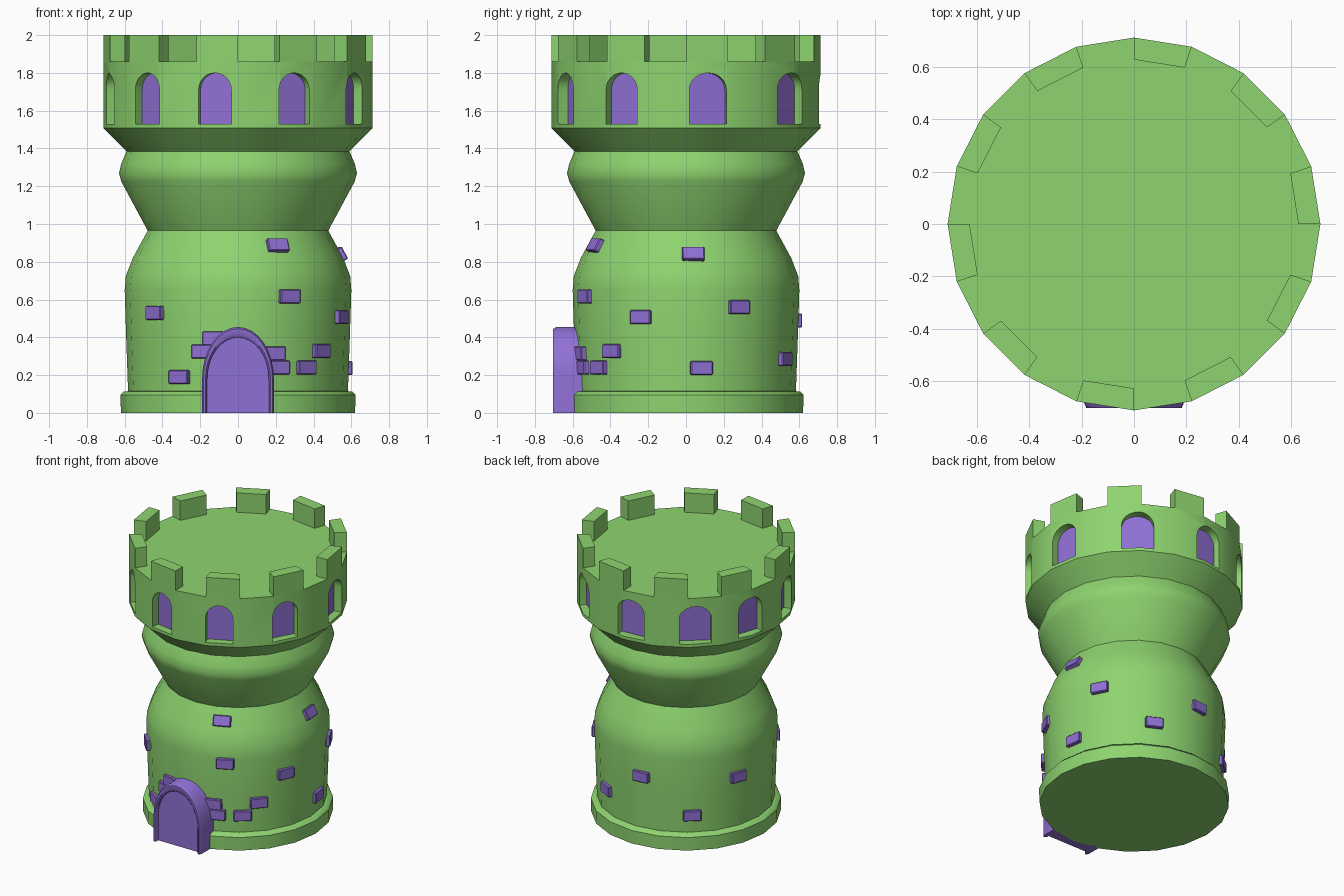
import bpy, bmesh, math
from math import sin, cos, pi, radians
from mathutils import Matrix, Vector

if "Cube" in bpy.data.objects:
    bpy.data.objects.remove(bpy.data.objects["Cube"])

SIDES = 20
R_OUT, R_IN = 0.712, 0.628


def material(name, rgb):
    m = bpy.data.materials.new(name)
    m.diffuse_color = (*rgb, 1)
    m.use_nodes = True
    m.node_tree.nodes["Principled BSDF"].inputs["Base Color"].default_value = m.diffuse_color
    return m


green = material("green_stone", (0.27, 0.66, 0.16))
purple = material("purple_stone", (0.28, 0.16, 0.66))


def finish(bm, name, mat, smooth=None):
    bmesh.ops.recalc_face_normals(bm, faces=bm.faces)
    me = bpy.data.meshes.new(name)
    bm.to_mesh(me)
    bm.free()
    me.materials.append(mat)
    ob = bpy.data.objects.new(name, me)
    bpy.context.collection.objects.link(ob)
    if smooth:
        smooth_by_angle(ob, smooth)
    return ob


def activate(ob):
    bpy.ops.object.select_all(action='DESELECT')
    ob.select_set(True)
    bpy.context.view_layer.objects.active = ob


def smooth_by_angle(ob, angle):
    activate(ob)
    bpy.ops.object.shade_smooth_by_angle(angle=radians(angle))


def lathe(profile):
    """Closed, capped surface of revolution with SIDES sides."""
    bm = bmesh.new()
    rings = [[bm.verts.new((r * cos(2 * pi * k / SIDES), r * sin(2 * pi * k / SIDES), z))
              for k in range(SIDES)] for r, z in profile]
    for a, b in zip(rings, rings[1:]):
        for k in range(SIDES):
            j = (k + 1) % SIDES
            bm.faces.new((a[k], a[j], b[j], b[k]))
    bm.faces.new(rings[0])
    bm.faces.new(rings[-1])
    return bm


def arch(half, spring, top, bottom, n=12):
    """Arch outline (u across, z up), from bottom right to bottom left."""
    return [(half, bottom)] + [
        (half * cos(pi * i / n), spring + (top - spring) * sin(pi * i / n))
        for i in range(n + 1)] + [(-half, bottom)]


def add_prism(bm, outline, near, far, angle):
    """Extrude an outline radially, from radius near to far, facing angle."""
    rot = Matrix.Rotation(radians(angle), 4, 'Z')
    a, b = [[bm.verts.new(rot @ Vector((d, u, z))) for u, z in outline] for d in (near, far)]
    for i in range(len(a)):
        j = (i + 1) % len(a)
        bm.faces.new((a[i], a[j], b[j], b[i]))
    bm.faces.new(a)
    bm.faces.new(b)


# Shaft: base ledge, rounded lower drum, pinched neck, upper bulge, flare
shaft = [(0.62, 0), (0.622, 0.095), (0.605, 0.112), (0.582, 0.115), (0.592, 0.4),
         (0.60, 0.65), (0.594, 0.725), (0.557, 0.82), (0.478, 0.965), (0.618, 1.225),
         (0.63, 1.27), (0.618, 1.32), (0.59, 1.385), (R_OUT, 1.508)]
finish(lathe(shaft), "tower_shaft", green, 38)

# Parapet drum with ten arched window recesses cut in
parapet = finish(lathe([(R_OUT, 1.508), (R_OUT, 1.86)]), "parapet", green)
windows = [(9.5, .20), (52, .21), (94, .20), (130, .21), (162, .19),
           (195, .18), (227, .18), (260, .175), (295, .18), (331, .185)]
cut, panes = bmesh.new(), bmesh.new()
for ang, w in windows:
    add_prism(cut, arch(w / 2, 1.71, 1.80, 1.53), 0.645, 0.78, ang)
    add_prism(panes, arch(w / 2 + .003, 1.71, 1.803, 1.527), 0.62, 0.648, ang)
cutter = finish(cut, "window_cutter", green)
cutter.hide_render = True
mod = parapet.modifiers.new("windows", 'BOOLEAN')
mod.operation, mod.solver, mod.object = 'DIFFERENCE', 'EXACT', cutter
activate(parapet)
bpy.ops.object.modifier_apply(modifier=mod.name)
bpy.data.objects.remove(cutter)
smooth_by_angle(parapet, 30)
finish(panes, "window_panes", purple)

# Merlons on every second side
bm = bmesh.new()
for k in range(0, SIDES, 2):
    a0, a1 = 2 * pi * k / SIDES, 2 * pi * (k + 1) / SIDES
    plan = [(R_OUT, a0), (R_OUT, a1), (R_IN, a1), (R_IN, a0)]
    lo, hi = [[bm.verts.new((r * cos(a), r * sin(a), z)) for r, a in plan] for z in (1.86, 2.0)]
    bm.faces.new(hi)
    for i in range(4):
        j = (i + 1) % 4
        bm.faces.new((lo[i], lo[j], hi[j], hi[i]))
finish(bm, "merlons", green)

# Door: recessed panel inside a softened arched frame
bm = bmesh.new()
add_prism(bm, arch(0.168, 0.18, 0.405, 0), 0.50, 0.675, -90)
finish(bm, "door_panel", purple)
bm = bmesh.new()
loops = []
for (half, top), d in [((.190, .455), .50), ((.190, .455), .685), ((.182, .445), .703),
                       ((.172, .415), .703), ((.163, .40), .692), ((.163, .40), .60)]:
    loops.append([bm.verts.new((u, -d, z)) for u, z in arch(half, 0.18, top, 0, 16)])
for a, b in zip(loops, loops[1:]):
    for i in range(len(a) - 1):
        bm.faces.new((a[i], a[i + 1], b[i + 1], b[i]))
for end in (0, -1):
    bm.faces.new([l[end] for l in loops])
finish(bm, "door_frame", purple, 40)

# Scattered bricks: angle, height
bricks = [(-66.4, .88), (4, .835), (-63, .617), (222.5, .53), (-23.5, .507), (28, .56),
          (95.5, .49), (160, .475), (129, .24), (63, .285), (257.5, .395), (251.5, .325),
          (289, .315), (-68.5, .24), (-41.6, .327), (-52, .24), (8, .237), (238, .19)]
bm = bmesh.new()
for ang, z in bricks:
    high = z > 0.75
    r = 0.557 - (z - 0.82) * 0.545 if high else 0.582 + (z - 0.115) * 0.034
    mat = (Matrix.Rotation(radians(ang), 4, 'Z') @ Matrix.Translation((r - 0.012, 0, z))
           @ Matrix.Rotation(radians(-28 if high else 0), 4, 'Y')
           @ Matrix.Diagonal((0.06, 0.118, 0.074, 1)))
    bmesh.ops.create_cube(bm, size=1, matrix=mat)
bmesh.ops.bevel(bm, geom=bm.edges[:], offset=0.005, segments=1, affect='EDGES')
finish(bm, "bricks", purple)
